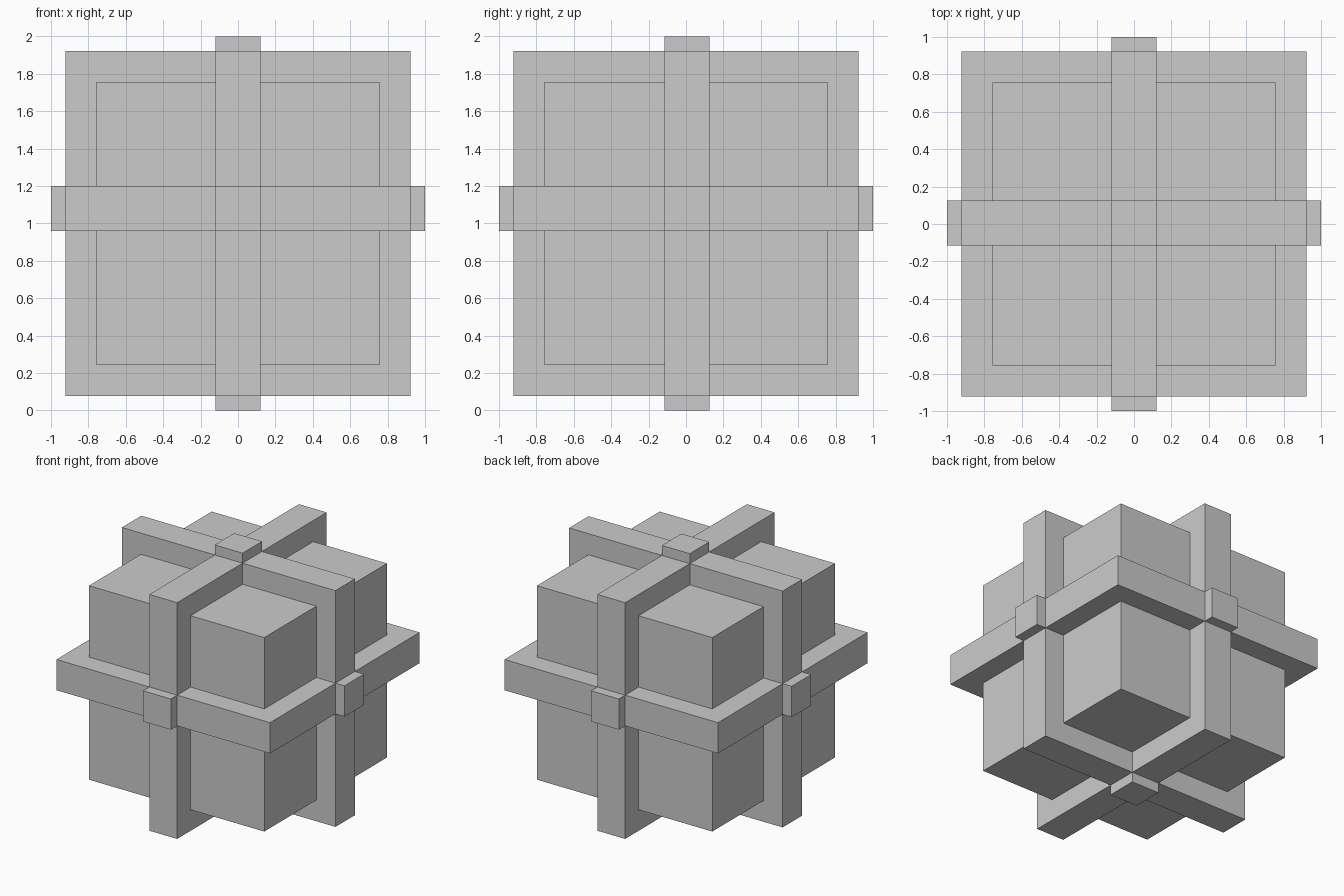
import bpy, bmesh
from mathutils import Matrix, Vector

if "Cube" in bpy.data.objects:
    bpy.data.objects.remove(bpy.data.objects["Cube"])

CORE, BAND, TIP = 0.757, 0.922, 1.0     # half sizes: cube, bands, studs
HALF = 0.12                             # half width of bands and studs
MID = Vector((0, 0, 1))                 # centre of the cube
SHIFT = (0.0, 0.005, 0.08)              # bands sit slightly off centre


def add_box(bm, lo, hi):
    lo, hi = Vector(lo), Vector(hi)
    m = Matrix.Translation(MID + (lo + hi) / 2) @ Matrix.Diagonal((*(hi - lo), 1))
    bmesh.ops.create_cube(bm, size=1, matrix=m)


def make(name, boxes):
    bm = bmesh.new()
    for lo, hi in boxes:
        add_box(bm, lo, hi)
    mesh = bpy.data.meshes.new(name)
    bm.to_mesh(mesh)
    bm.free()
    bpy.context.collection.objects.link(bpy.data.objects.new(name, mesh))


def box(ranges):
    # ranges: {axis: (low, high)}
    return [ranges[i][0] for i in range(3)], [ranges[i][1] for i in range(3)]


def strip(axis):
    return SHIFT[axis] - HALF, SHIFT[axis] + HALF


def outer(side, inner, outside):
    return (inner, outside) if side > 0 else (-outside, -inner)


# Core cube
make("core_cube", [((-CORE,) * 3, (CORE,) * 3)])

# Three square bands of four bars, one around each axis
for n, name in enumerate(("x_band", "y_band", "z_band")):
    a, b = [i for i in range(3) if i != n]
    bars = []
    for s in (-1, 1):
        bars.append(box({n: strip(n), a: (-BAND, BAND), b: outer(s, CORE, BAND)}))
        bars.append(box({n: strip(n), a: outer(s, CORE, BAND), b: (-CORE, CORE)}))
    make(name, bars)

# Studs where the bands cross on each face
names = (("left", "right"), ("front", "back"), ("bottom", "top"))
for n in range(3):
    a, b = [i for i in range(3) if i != n]
    for k, s in enumerate((-1, 1)):
        make(names[n][k] + "_stud",
             [box({n: outer(s, BAND, TIP), a: strip(a), b: strip(b)})])
